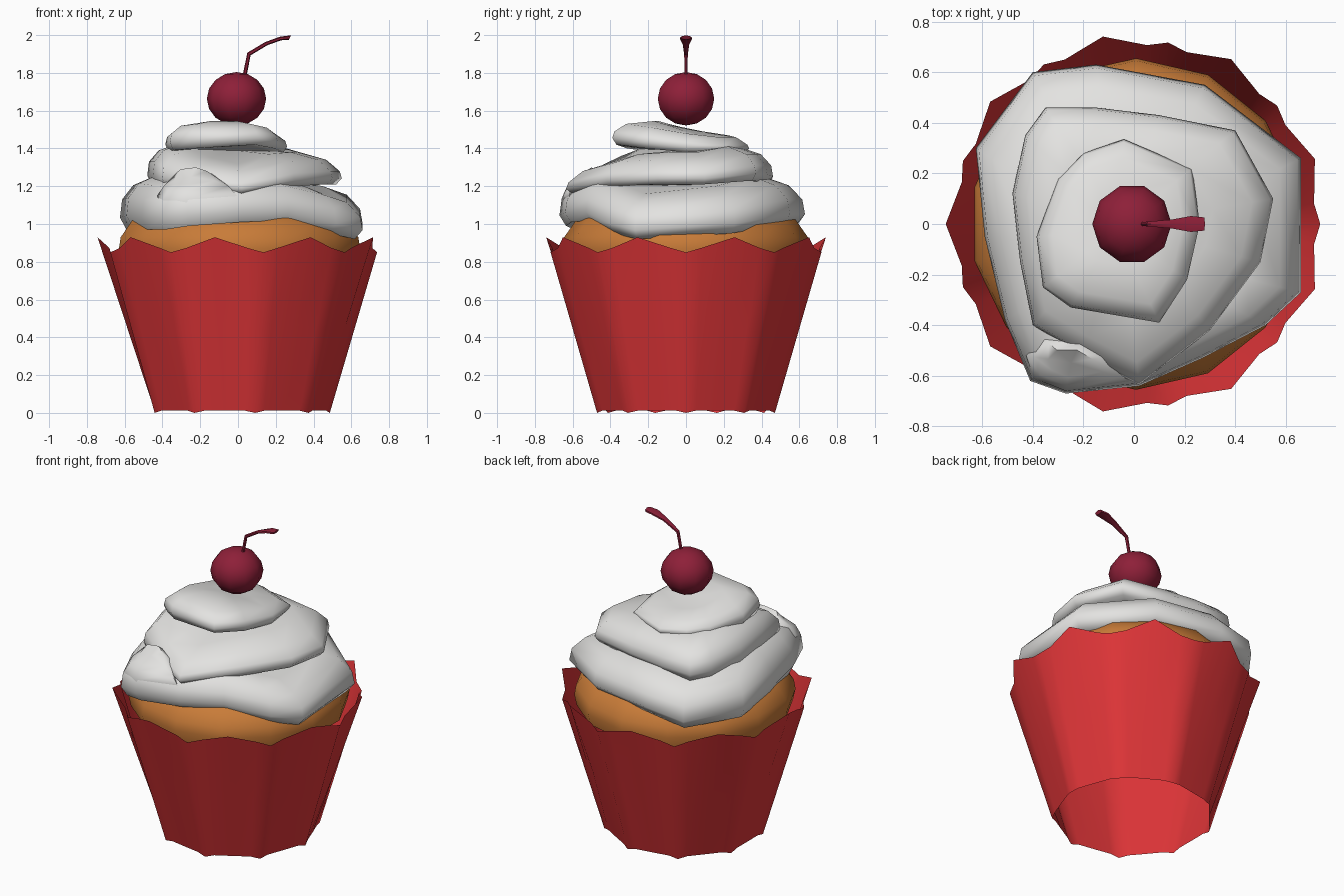
import bpy, bmesh, math
from mathutils import Vector

if "Cube" in bpy.data.objects:
    bpy.data.objects.remove(bpy.data.objects["Cube"])


def material(name, rgb):
    m = bpy.data.materials.new(name)
    m.diffuse_color = (*rgb, 1)
    m.use_nodes = True
    m.node_tree.nodes["Principled BSDF"].inputs["Base Color"].default_value = m.diffuse_color
    return m


RED = material("wrapper red", (0.75, 0.036, 0.04))
CAKE = material("sponge orange", (0.58, 0.2, 0.04))
CREAM = material("frosting white", (0.77, 0.765, 0.75))
CHERRY = material("cherry red", (0.27, 0.014, 0.04))


def loft(name, rings, mat, angle, cap_start=True, cap_end=True):
    """Skin a stack of equal-length rings of points."""
    bm = bmesh.new()
    loops = [[bm.verts.new(p) for p in r] for r in rings]
    n = len(loops[0])
    for a, b in zip(loops, loops[1:]):
        for i in range(n):
            j = (i + 1) % n
            bm.faces.new((a[i], a[j], b[j], b[i]))
    for loop, cap, flip in ((loops[0], cap_start, True), (loops[-1], cap_end, False)):
        if cap:
            c = bm.verts.new(sum((v.co for v in loop), Vector()) / n)
            for i in range(n):
                tri = (loop[i], loop[(i + 1) % n], c)
                bm.faces.new(tri[::-1] if flip else tri)
    me = bpy.data.meshes.new(name)
    bm.to_mesh(me)
    bm.free()
    ob = bpy.data.objects.new(name, me)
    bpy.context.collection.objects.link(ob)
    me.materials.append(mat)
    finish(ob, angle)
    return ob


def finish(ob, angle):
    bpy.ops.object.select_all(action='DESELECT')
    ob.select_set(True)
    bpy.context.view_layer.objects.active = ob
    bpy.ops.object.shade_smooth_by_angle(angle=math.radians(angle))


def polar(r, deg, z, cx=0.008):
    a = math.radians(deg)
    return (cx + r * math.cos(a), r * math.sin(a), z)


# Fluted paper wrapper, an open sleeve: nine repeats of rib, groove, tip, groove
bottom, top = [], []
for k in range(9):
    for off, rb, rt, zt in ((0, 0.478, 0.728, 0.85), (6.5, 0.462, 0.708, 0.873),
                            (20, 0.450, 0.752, 0.93), (33.5, 0.462, 0.708, 0.873)):
        bottom.append(polar(rb, 40 * k + off, 0.0 if off == 0 else 0.012))
        top.append(polar(rt, 40 * k + off, zt))
mid = [tuple(Vector(a).lerp(Vector(b), 0.5)) for a, b in zip(bottom, top)]
loft("wrapper", [bottom, mid, top], RED, 45, cap_start=False, cap_end=False)

# Sponge cake dome in the mouth of the wrapper
cake_profile = ((0.64, 0.8), (0.655, 0.87), (0.645, 0.93), (0.575, 1.03), (0.4, 1.07))
loft("cake", [[polar(r, 360 / 14 * (i + 0.5), z) for i in range(14)]
              for r, z in cake_profile], CAKE, 50, cap_start=False)


def frosting(name, pts, section):
    """Outline points (x, y, low z, high z) swept through scale/blend/lift rows."""
    n = len(pts)
    cx, cy = sum(p[0] for p in pts) / n, sum(p[1] for p in pts) / n
    rings = [[(cx + (x - cx) * s, cy + (y - cy) * s, lo + (hi - lo) * t + dz)
              for x, y, lo, hi in pts] for s, t, dz in section]
    loft(name, rings, CREAM, 65)


# Frosting swirl: three tilted lobed layers and the nozzle start
swirl = ((0.75, 0, 0.03), (0.94, 0, 0), (1, 0.4, 0), (0.98, 1, 0),
         (0.88, 1, 0.075), (0.7, 1, 0.12))
frosting("frosting_bottom", (
    (0.66, 0.26, 0.95, 1.08), (0.28, 0.55, 1.0, 1.13), (-0.15, 0.63, 1.0, 1.13),
    (-0.4, 0.6, 0.95, 1.1), (-0.625, 0.3, 0.97, 1.13), (-0.59, -0.05, 0.98, 1.14),
    (-0.51, -0.38, 0.97, 1.13), (-0.41, -0.62, 0.97, 1.12), (-0.27, -0.67, 0.99, 1.13),
    (0.02, -0.64, 1.01, 1.13), (0.27, -0.53, 1.02, 1.13), (0.52, -0.4, 0.95, 1.08),
    (0.66, -0.27, 0.92, 1.04)), swirl)
frosting("frosting_middle", (
    (0.55, 0.1, 1.21, 1.28), (0.4, 0.37, 1.23, 1.31), (0.1, 0.43, 1.22, 1.31),
    (-0.15, 0.46, 1.21, 1.31), (-0.35, 0.46, 1.2, 1.31), (-0.43, 0.35, 1.2, 1.32),
    (-0.48, 0.12, 1.2, 1.33), (-0.45, -0.15, 1.2, 1.33), (-0.4, -0.4, 1.19, 1.3),
    (-0.2, -0.52, 1.17, 1.25), (0.02, -0.635, 1.16, 1.22), (0.3, -0.42, 1.2, 1.27),
    (0.5, -0.15, 1.21, 1.28)),
    ((0.7, 0, 0), (0.95, 0, 0), (1, 0.45, 0), (0.98, 1, 0), (0.86, 1, 0.06), (0.6, 1, 0.1)))
frosting("frosting_top", (
    (0.26, 0.0, 1.38, 1.44), (0.23, 0.22, 1.38, 1.42), (-0.04, 0.335, 1.38, 1.42),
    (-0.2, 0.28, 1.38, 1.43), (-0.3, 0.18, 1.38, 1.44), (-0.385, -0.05, 1.38, 1.46),
    (-0.36, -0.25, 1.39, 1.48), (-0.25, -0.33, 1.4, 1.49), (0.1, -0.39, 1.42, 1.49),
    (0.21, -0.22, 1.4, 1.47)),
    ((0.7, 0, 0), (0.94, 0, 0), (1, 0.5, 0), (0.97, 1, 0), (0.8, 1, 0.04), (0.4, 1, 0.055)))
frosting("frosting_start", (
    (0.0, -0.62, 1.03, 1.15), (-0.08, -0.52, 1.05, 1.2), (-0.2, -0.45, 1.05, 1.22),
    (-0.36, -0.45, 1.05, 1.21), (-0.43, -0.52, 1.0, 1.15), (-0.4, -0.61, 1.0, 1.13),
    (-0.27, -0.662, 1.0, 1.13)),
    ((0.8, 0, 0), (0.97, 0.3, 0), (0.98, 1, 0), (0.8, 1, 0.05), (0.5, 1, 0.08)))

# Cherry
bpy.ops.mesh.primitive_uv_sphere_add(segments=10, ring_count=8, radius=0.157,
                                     location=(-0.008, 0, 1.663),
                                     rotation=(0, 0, math.radians(90)))
cherry = bpy.context.object
cherry.name = "cherry"
cherry.scale.z = 0.9
cherry.data.materials.append(CHERRY)
finish(cherry, 50)

# Bent stem, flaring sideways toward its tip: x, z, half width, half thickness, tilt
stem = ((0.03, 1.76, 0.008, 0.011, 15), (0.058, 1.90, 0.011, 0.011, 40),
        (0.15, 1.955, 0.02, 0.010, 62), (0.225, 1.982, 0.036, 0.010, 75),
        (0.275, 1.987, 0.03, 0.013, 115))
rings = []
for x, z, w, t, tilt in stem:
    a = math.radians(tilt)
    ring = []
    for i in range(6):
        q = math.tau * i / 6
        u, v = t * math.cos(q), w * math.sin(q)
        ring.append((x + u * math.cos(a), v, z - u * math.sin(a)))
    rings.append(ring)
loft("cherry_stem", rings, CHERRY, 40)
